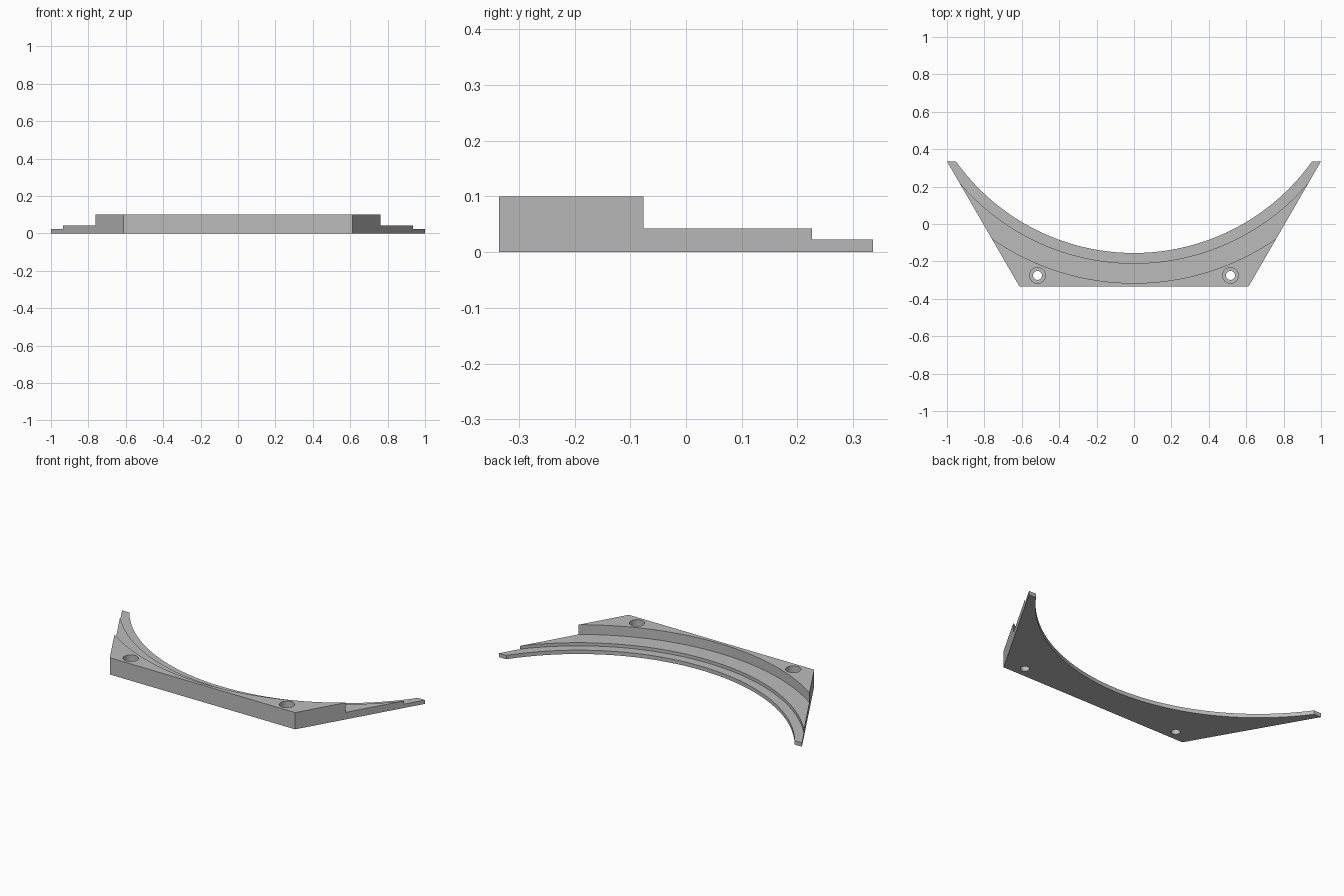
import bpy, bmesh, math

if "Cube" in bpy.data.objects:
    bpy.data.objects.remove(bpy.data.objects["Cube"], do_unlink=True)

grey = bpy.data.materials.new("plain grey")
grey.use_nodes = True
colour = (0.5, 0.5, 0.5, 1)
grey.diffuse_color = colour
grey.node_tree.nodes["Principled BSDF"].inputs["Base Color"].default_value = colour


def make_object(name, bm):
    bmesh.ops.recalc_face_normals(bm, faces=bm.faces)
    mesh = bpy.data.meshes.new(name)
    bm.to_mesh(mesh)
    bm.free()
    mesh.materials.append(grey)
    obj = bpy.data.objects.new(name, mesh)
    bpy.context.collection.objects.link(obj)
    return obj


def turned(name, profile, centre, segments):
    """Closed solid of revolution from (radius, height) pairs, bottom to top."""
    bm = bmesh.new()
    rings = []
    for r, z in profile:
        angles = [math.tau * i / segments for i in range(segments)]
        rings.append([bm.verts.new((centre[0] + r * math.cos(a),
                                    centre[1] + r * math.sin(a), z)) for a in angles])
    for low, high in zip(rings, rings[1:]):
        for i in range(segments):
            j = (i + 1) % segments
            bm.faces.new((low[i], low[j], high[j], high[i]))
    bm.faces.new(rings[0])
    bm.faces.new(rings[-1])
    return make_object(name, bm)


# Tapered plate
HEIGHT = 0.1
bm = bmesh.new()
outline = [(-0.612, -0.335), (0.612, -0.335), (1, 0.335), (-1, 0.335)]
base = bm.faces.new([bm.verts.new((x, y, 0)) for x, y in outline])
top = bmesh.ops.extrude_face_region(bm, geom=[base])["geom"]
bmesh.ops.translate(bm, vec=(0, 0, HEIGHT),
                    verts=[v for v in top if isinstance(v, bmesh.types.BMVert)])
bracket = make_object("stepped_bracket", bm)

# Stepped round recess
steps = [(1.17, -0.1), (1.17, 0.023), (1.225, 0.023),
         (1.225, 0.042), (1.331, 0.042), (1.331, 0.2)]
cutters = [turned("recess_cutter", steps, (0, 1.015), 256)]

# Counterbored screw holes
bore = [(0.024, -0.1), (0.024, 0.05), (0.042, 0.05), (0.042, 0.2)]
for side, x in (("right", -0.516), ("left", 0.516)):
    cutters.append(turned(side + "_hole_cutter", bore, (x, -0.275), 48))

# Cut the plate, then discard the cutters
bpy.context.view_layer.objects.active = bracket
for cutter in cutters:
    cutter.hide_render = True
    mod = bracket.modifiers.new(cutter.name, "BOOLEAN")
    mod.operation = "DIFFERENCE"
    mod.solver = "EXACT"
    mod.object = cutter
    bpy.ops.object.modifier_apply(modifier=mod.name)
    bpy.data.objects.remove(cutter, do_unlink=True)

for obj in bpy.context.selected_objects:
    obj.select_set(False)
bracket.select_set(True)
bpy.ops.object.shade_smooth_by_angle(angle=math.radians(30))
